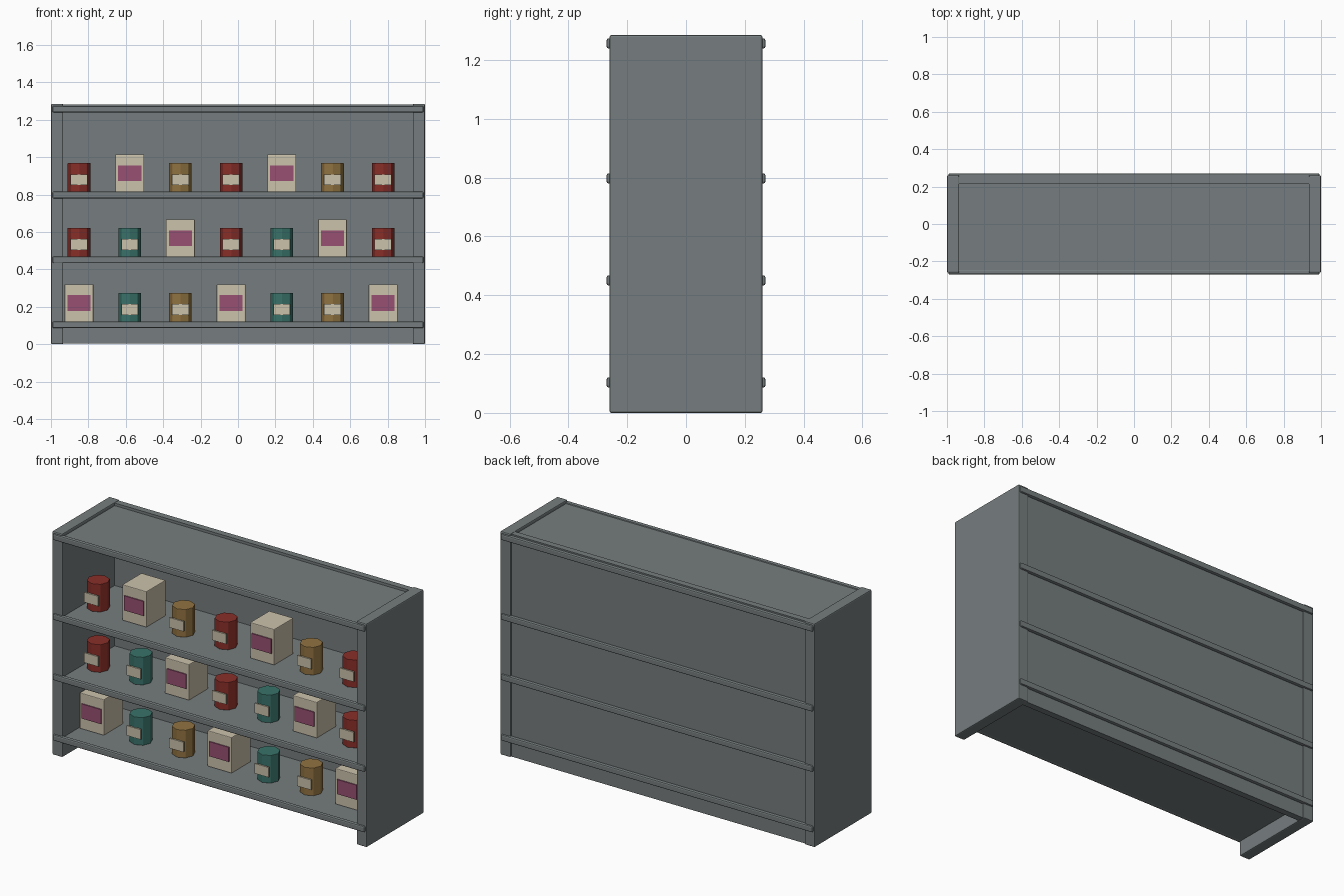
import bpy
import math

cube = bpy.data.objects.get("Cube")
if cube:
    bpy.data.objects.remove(cube, do_unlink=True)


def material(name, rgb):
    m = bpy.data.materials.new(name)
    m.use_nodes = True
    m.diffuse_color = (*rgb, 1)
    m.node_tree.nodes["Principled BSDF"].inputs["Base Color"].default_value = (*rgb, 1)
    return m


GREY = material("shelf grey", (0.18, 0.205, 0.21))
CREAM = material("carton cream", (0.60, 0.54, 0.41))
PURPLE = material("label purple", (0.31, 0.08, 0.17))
CANS = {
    "R": ("red_can", material("can red", (0.25, 0.028, 0.022))),
    "T": ("teal_can", material("can teal", (0.042, 0.17, 0.145))),
    "O": ("ochre_can", material("can ochre", (0.28, 0.17, 0.053))),
}


def finish(obj, name, mat, bevel):
    obj.name = name
    obj.data.materials.append(mat)
    if bevel:
        mod = obj.modifiers.new("soft edge", "BEVEL")
        mod.width = bevel
        mod.segments = 2
    return obj


def box(name, x, y, z, mat, bevel=0.0):
    """Box from (min, max) pairs on each axis."""
    spans = (x, y, z)
    bpy.ops.mesh.primitive_cube_add(size=1, location=[(a + b) / 2 for a, b in spans])
    obj = bpy.context.object
    obj.scale = [b - a for a, b in spans]
    bpy.ops.object.transform_apply(location=False, rotation=False, scale=True)
    return finish(obj, name, mat, bevel)


def can(name, x, z, mat):
    height = 0.16
    bpy.ops.mesh.primitive_cylinder_add(
        vertices=8, radius=0.061, depth=height, location=(x, -0.055, z + height / 2))
    finish(bpy.context.object, name, mat, 0.002)
    box(name + "_label", (x - 0.045, x + 0.045), (-0.121, -0.112),
        (z + 0.043, z + 0.1), CREAM)


def carton(name, x, z):
    box(name, (x - 0.077, x + 0.077), (-0.115, 0.06), (z, z + 0.206), CREAM, 0.004)
    box(name + "_label", (x - 0.062, x + 0.062), (-0.121, -0.113),
        (z + 0.064, z + 0.148), PURPLE)


# Cabinet sides and back
HEIGHT = 1.285
for side, s in (("left", 1), ("right", -1)):
    box(side + "_side", sorted((s * 0.935, s)), (-0.26, 0.26), (0, HEIGHT), GREY, 0.006)
box("back_panel", (-0.94, 0.94), (0.215, 0.252), (0.003, HEIGHT - 0.003), GREY)

# Shelf boards with rounded edge rails at front and back
rail_tops = (0.121, 0.468, 0.815, 1.274)
for level, top in enumerate(rail_tops):
    box(f"shelf_{level}", (-0.94, 0.94), (-0.252, 0.22), (top - 0.034, top - 0.007), GREY)
    for side, s in (("front", -1), ("back", 1)):
        box(f"{side}_rail_{level}", (-0.992, 0.992), sorted((s * 0.245, s * 0.27)),
            (top - 0.035, top), GREY, 0.007)

# Goods on the three shelves: B is a carton, other letters are cans
rows = ("BTOBTOB", "RTBRTBR", "RBORBOR")
for level, row in enumerate(rows):
    z = rail_tops[level] - 0.007
    for i, kind in enumerate(row):
        x = -0.85 + 0.271 * i
        if kind == "B":
            carton(f"carton_{level}_{i}", x, z)
        else:
            label, mat = CANS[kind]
            can(f"{label}_{level}_{i}", x, z, mat)
